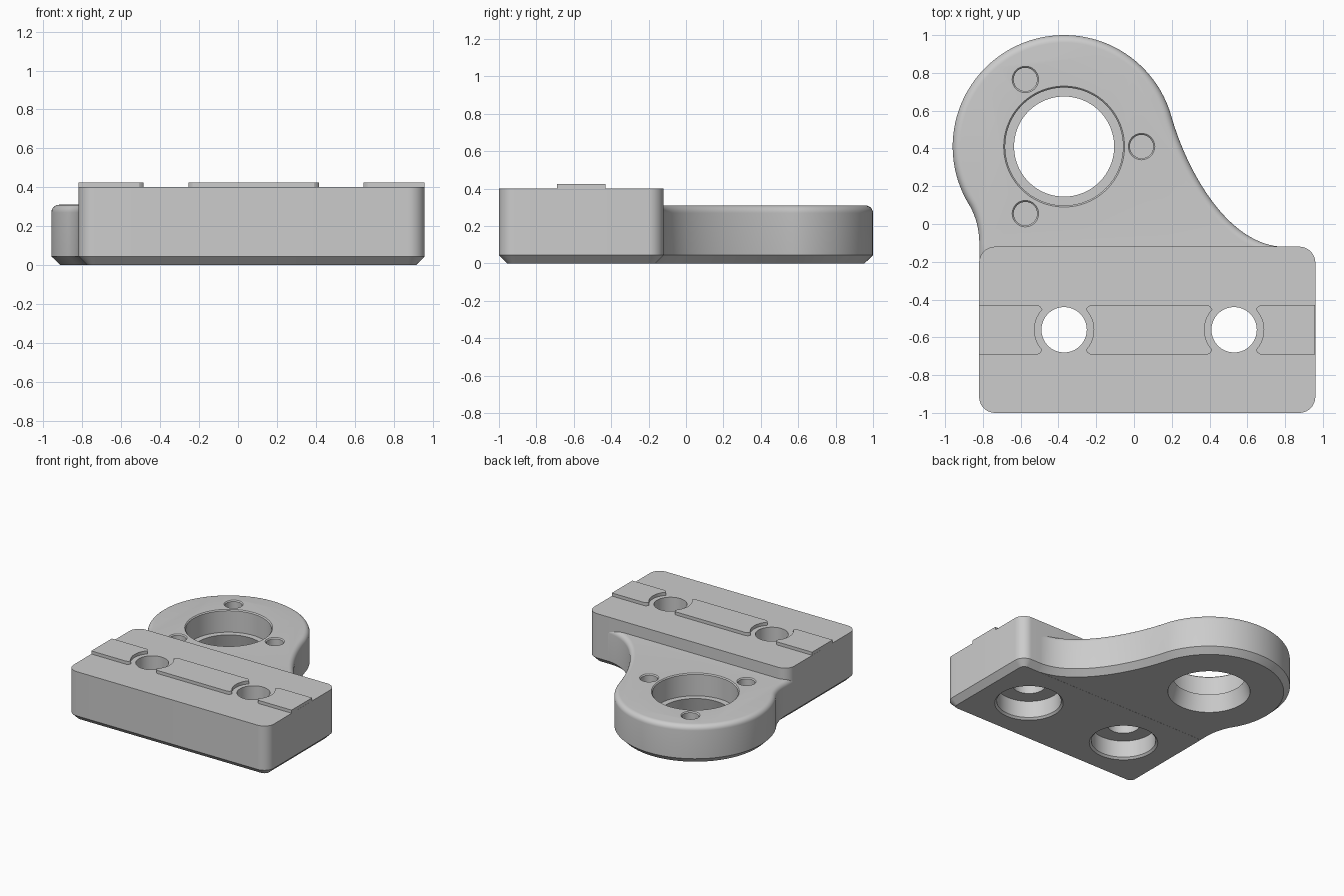
import bpy
import bmesh
from math import cos, sin, pi, radians
from mathutils import Vector

cube = bpy.data.objects.get("Cube")
if cube:
    bpy.data.objects.remove(cube, do_unlink=True)

grey = bpy.data.materials.new("machined grey")
grey.use_nodes = True
colour = (0.604, 0.604, 0.604, 1)
grey.diffuse_color = colour
grey.node_tree.nodes["Principled BSDF"].inputs["Base Color"].default_value = colour


def arc(cx, cy, r, start, end, steps):
    angles = [radians(start + (end - start) * i / steps) for i in range(steps + 1)]
    return [Vector((cx + r * cos(a), cy + r * sin(a))) for a in angles]


def inset(outline, d):
    """Move a counter-clockwise outline inwards by d with mitred corners."""
    result = []
    for i, p in enumerate(outline):
        a = (p - outline[i - 1]).normalized()
        b = (outline[(i + 1) % len(outline)] - p).normalized()
        n1, n2 = Vector((-a.y, a.x)), Vector((-b.y, b.x))
        result.append(p + (n1 + n2) * d / (1 + n1.dot(n2)))
    return result


def loft(name, layers):
    """Join stacked outlines, given as (points, z), into a closed solid."""
    bm = bmesh.new()
    rings = [[bm.verts.new((p.x, p.y, z)) for p in pts] for pts, z in layers]
    n = len(rings[0])
    for low, high in zip(rings, rings[1:]):
        for i in range(n):
            j = (i + 1) % n
            bm.faces.new((low[i], low[j], high[j], high[i]))
    bm.faces.new(rings[0][::-1])
    bm.faces.new(rings[-1])
    mesh = bpy.data.meshes.new(name)
    bm.to_mesh(mesh)
    bm.free()
    mesh.materials.append(grey)
    obj = bpy.data.objects.new(name, mesh)
    bpy.context.collection.objects.link(obj)
    return obj


def select(obj):
    bpy.ops.object.select_all(action="DESELECT")
    obj.select_set(True)
    bpy.context.view_layer.objects.active = obj


def bore(target, cx, cy, profile, steps=64):
    """Cut a turned hole, described by (radius, z) pairs, out of the target."""
    tool = loft("cutter", [(arc(cx, cy, r, 0, 360 - 360 / steps, steps - 1), z)
                           for r, z in profile])
    mod = target.modifiers.new("hole", "BOOLEAN")
    mod.operation, mod.solver, mod.object = "DIFFERENCE", "EXACT", tool
    select(target)
    bpy.ops.object.modifier_apply(modifier=mod.name)
    bpy.data.objects.remove(tool, do_unlink=True)


LEFT, RIGHT, FRONT, BACK = -0.82, 0.96, -1.0, -0.12
BLOCK_TOP, PLATE_TOP, CHAMFER, FILLET = 0.4, 0.31, 0.045, 0.04
BORE = Vector((-0.37, 0.41))
HOLE_XS, HOLE_Y = (-0.37, 0.53), -0.56

# Rounded clamping block with a chamfered underside
r = 0.085
block = []
for i, (x, y) in enumerate(((RIGHT - r, BACK - r), (LEFT + r, BACK - r),
                            (LEFT + r, FRONT + r), (RIGHT - r, FRONT + r))):
    block += arc(x, y, r, 90 * i, 90 * i + 90, 10)
clamp_block = loft("clamp_block", [(inset(block, CHAMFER), 0), (block, CHAMFER),
                                   (block, BLOCK_TOP)])

# Bearing plate: round end flowing into the block on both sides
plate = arc(BORE.x, BORE.y, 0.59, 15.7, 211, 72)
plate += arc(-1.229, -0.1, 0.41, 30, 0, 12)[1:]
plate += [Vector(p) for p in ((LEFT + 0.001, -0.22), (-0.7, -0.28),
                              (0.86, -0.28), (0.86, BACK - 0.001))]
ends = [Vector(p) for p in ((0.8, BACK - 0.001), (0.5, -0.12), (0.28, 0.28), plate[0])]
for i in range(32):
    t = i / 32
    s = 1 - t
    plate.append(ends[0] * s**3 + ends[1] * 3 * s * s * t
                 + ends[2] * 3 * s * t * t + ends[3] * t**3)
layers = [(inset(plate, CHAMFER), 0.0005), (plate, CHAMFER)]
for i in range(7):
    a = pi / 2 * i / 6
    layers.append((inset(plate, FILLET * (1 - cos(a))), PLATE_TOP - FILLET * (1 - sin(a))))
bearing_plate = loft("bearing_plate", layers)

# Main bore with bearing seat and tapered lower mouth
bore(bearing_plate, BORE.x, BORE.y, [
    (0.303, -0.01), (0.265, 0.13), (0.312, 0.13), (0.312, 0.302), (0.33, 0.32)], 96)

# Three blind screw holes around the bore
for angle in (0, 120, 240):
    a = radians(angle)
    bore(bearing_plate, BORE.x + 0.41 * cos(a), BORE.y + 0.41 * sin(a), [
        (0.062, 0.17), (0.062, 0.302), (0.078, 0.318)], 40)

# Mounting holes, counterbored from below
for x in HOLE_XS:
    bore(clamp_block, x, HOLE_Y, [
        (0.26, -0.01), (0.235, 0.015), (0.235, 0.15), (0.12, 0.15), (0.12, 0.5)])


# Raised locating key in three pieces, relieved around the mounting holes
def key_end(hole_x, side):
    """Concave key end right (1) or left (-1) of a hole, counter-clockwise."""
    corner = [(0.139, 0.13), (0.126, 0.123)]
    pts = [Vector(c) for c in corner] + arc(0, 0, 0.157, 43, -43, 20)
    pts += [Vector((x, -y)) for x, y in reversed(corner)]
    return [Vector((hole_x + side * p.x, HOLE_Y + side * p.y)) for p in pts]


def flat_end(x, side):
    return [Vector((x, HOLE_Y - side * 0.13)), Vector((x, HOLE_Y + side * 0.13))]


keys = {
    "key_right": flat_end(LEFT + 0.0005, -1) + key_end(HOLE_XS[0], -1),
    "key_middle": key_end(HOLE_XS[0], 1) + key_end(HOLE_XS[1], -1),
    "key_left": key_end(HOLE_XS[1], 1) + flat_end(RIGHT - 0.0005, 1),
}
parts = [clamp_block, bearing_plate]
parts += [loft(name, [(pts, BLOCK_TOP - 0.005), (pts, 0.425)]) for name, pts in keys.items()]

# Smooth curved walls while keeping machined edges crisp
for part in parts:
    select(part)
    bpy.ops.object.shade_smooth_by_angle(angle=radians(28))
